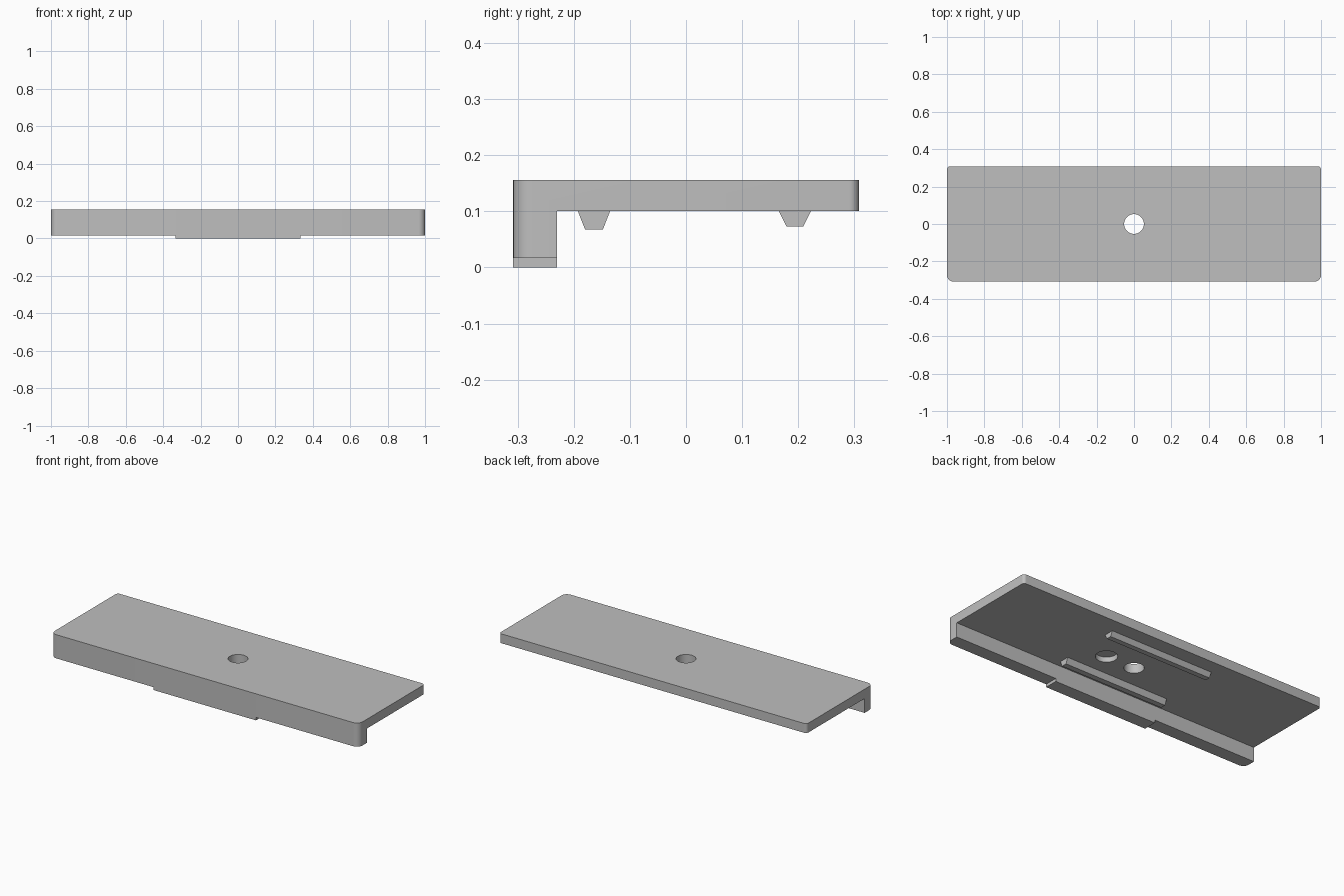
import bpy, bmesh, math

cube = bpy.data.objects.get("Cube")
if cube:
    bpy.data.objects.remove(cube, do_unlink=True)

grey = bpy.data.materials.new("plain_grey")
grey.use_nodes = True
colour = (0.52, 0.52, 0.52, 1)
grey.diffuse_color = colour
grey.node_tree.nodes["Principled BSDF"].inputs["Base Color"].default_value = colour

FRONT, BACK, LIP_BACK = -0.308, 0.308, -0.23
LIP_Z, UNDER, TOP = 0.017, 0.101, 0.156


def bar(name, profile, half_length, rounds=(), open_top=False):
    """Extrude a (y, z) profile along x; round upright end edges at given y."""
    bm = bmesh.new()
    face = bm.faces.new([bm.verts.new((-half_length, y, z)) for y, z in profile])
    grown = bmesh.ops.extrude_face_region(bm, geom=[face])["geom"]
    moved = [v for v in grown if isinstance(v, bmesh.types.BMVert)]
    bmesh.ops.translate(bm, verts=moved, vec=(2 * half_length, 0, 0))
    bmesh.ops.recalc_face_normals(bm, faces=bm.faces)
    for y, radius in rounds:
        edges = [e for e in bm.edges
                 if all(abs(v.co.y - y) < 1e-4 for v in e.verts)
                 and abs(e.verts[0].co.x - e.verts[1].co.x) < 1e-4]
        bmesh.ops.bevel(bm, geom=edges, offset=radius, segments=8,
                        profile=0.5, affect='EDGES')
    if open_top:
        bm.normal_update()
        hidden = [f for f in bm.faces if f.normal.z > 0.9]
        bmesh.ops.delete(bm, geom=hidden, context='FACES')
    mesh = bpy.data.meshes.new(name)
    bm.to_mesh(mesh)
    bm.free()
    mesh.materials.append(grey)
    obj = bpy.data.objects.new(name, mesh)
    bpy.context.collection.objects.link(obj)
    return obj


def activate(obj):
    bpy.ops.object.select_all(action='DESELECT')
    obj.select_set(True)
    bpy.context.view_layer.objects.active = obj


def drill(target, x, radius, bottom, top):
    """Cut an upright round hole on the centre line."""
    bpy.ops.mesh.primitive_cylinder_add(vertices=48, radius=radius, depth=top - bottom,
                                        location=(x, 0, (top + bottom) / 2))
    cutter = bpy.context.object
    cutter.hide_render = True
    cutter.data.materials.append(grey)
    activate(target)
    mod = target.modifiers.new("hole", 'BOOLEAN')
    mod.operation, mod.solver, mod.object = 'DIFFERENCE', 'EXACT', cutter
    bpy.ops.object.modifier_apply(modifier=mod.name)
    bpy.data.objects.remove(cutter, do_unlink=True)


# Plate with the downturned front lip
plate = bar("plate_with_lip",
            [(FRONT, LIP_Z), (LIP_BACK, LIP_Z), (LIP_BACK, UNDER),
             (BACK, UNDER), (BACK, TOP), (FRONT, TOP)],
            1.0, rounds=[(FRONT, 0.035), (BACK, 0.017)])

# Through hole and blind pocket beside it on the underside
drill(plate, 0, 0.053, 0.0, 0.3)
drill(plate, 0.185, 0.058, 0.0, UNDER + 0.03)

# Shallow tab below the lip
tab = bar("lip_tab",
          [(FRONT, 0), (LIP_BACK, 0), (LIP_BACK, LIP_Z), (FRONT, LIP_Z)],
          0.333, open_top=True)

# Tapered rails on the underside
front_rail = bar("front_rail",
                 [(-0.193, UNDER), (-0.18, 0.068), (-0.148, 0.068), (-0.135, UNDER)],
                 0.333, open_top=True)
back_rail = bar("back_rail",
                [(0.165, UNDER), (0.179, 0.073), (0.209, 0.073), (0.223, UNDER)],
                0.333, open_top=True)

activate(plate)
bpy.ops.object.shade_smooth_by_angle(angle=math.radians(30))
